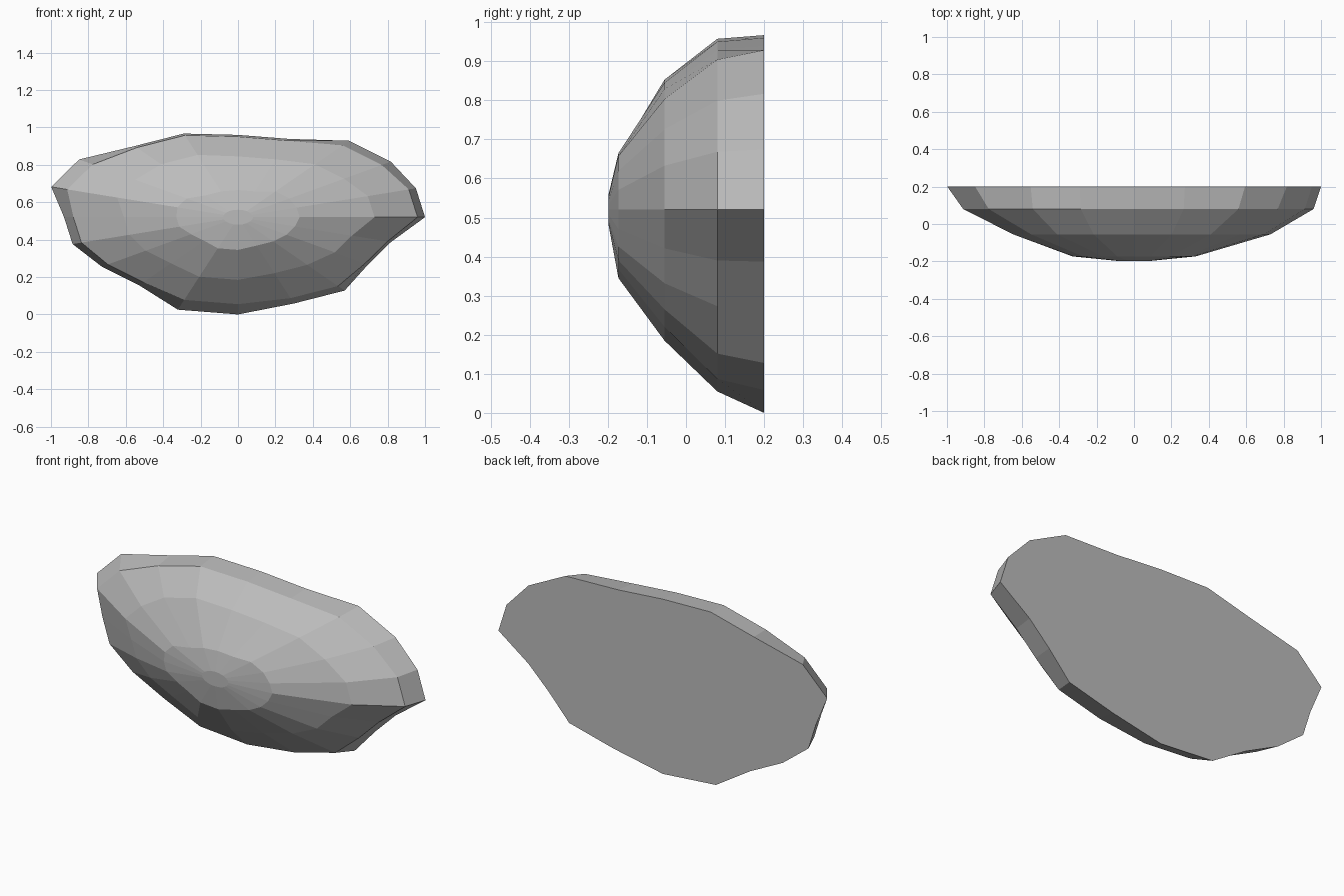
import bpy, bmesh, math

if "Cube" in bpy.data.objects:
    bpy.data.objects.remove(bpy.data.objects["Cube"])

SEG = 20                 # spokes around the boulder
CENTRE_Z, ASPECT = 0.52, 0.5

# Rings from flat back to nose: y, then radius for each pair of spokes
RINGS = [
    (0.2,    [1.0, 1.01, 0.88, 0.94, 1.05, 0.93, 0.90, 1.04, 0.97, 0.86]),
    (0.08,   [0.96, 0.95, 0.86, 0.92, 0.96, 0.88, 0.86, 0.93, 0.91, 0.84]),
    (-0.055, [0.73, 0.70, 0.65, 0.70, 0.68, 0.61, 0.61, 0.67, 0.63, 0.64]),
    (-0.173, [0.33, 0.34, 0.29, 0.29, 0.34, 0.33, 0.31, 0.35, 0.32, 0.32]),
    (-0.198, [0.08] * 10),
]

stone = bpy.data.materials.new("stone grey")
stone.diffuse_color = (0.5, 0.5, 0.5, 1)
stone.use_nodes = True
stone.node_tree.nodes["Principled BSDF"].inputs["Base Color"].default_value = stone.diffuse_color

bm = bmesh.new()
loops = []
for y, radii in RINGS:
    loop = []
    for k in range(SEG):
        a, r = math.tau * k / SEG, radii[k // 2]
        loop.append(bm.verts.new((r * math.cos(a), y,
                                  CENTRE_Z + ASPECT * r * math.sin(a))))
    loops.append(loop)

# Faceted sides between neighbouring rings
for outer, inner in zip(loops, loops[1:]):
    for k in range(SEG):
        n = (k + 1) % SEG
        bm.faces.new((outer[k], outer[n], inner[n], inner[k]))

# Flat back and small nose cap
bm.faces.new(loops[0])
bm.faces.new(loops[-1])
bmesh.ops.recalc_face_normals(bm, faces=bm.faces)

mesh = bpy.data.meshes.new("boulder")
bm.to_mesh(mesh)
bm.free()
mesh.materials.append(stone)
boulder = bpy.data.objects.new("boulder", mesh)
bpy.context.collection.objects.link(boulder)
